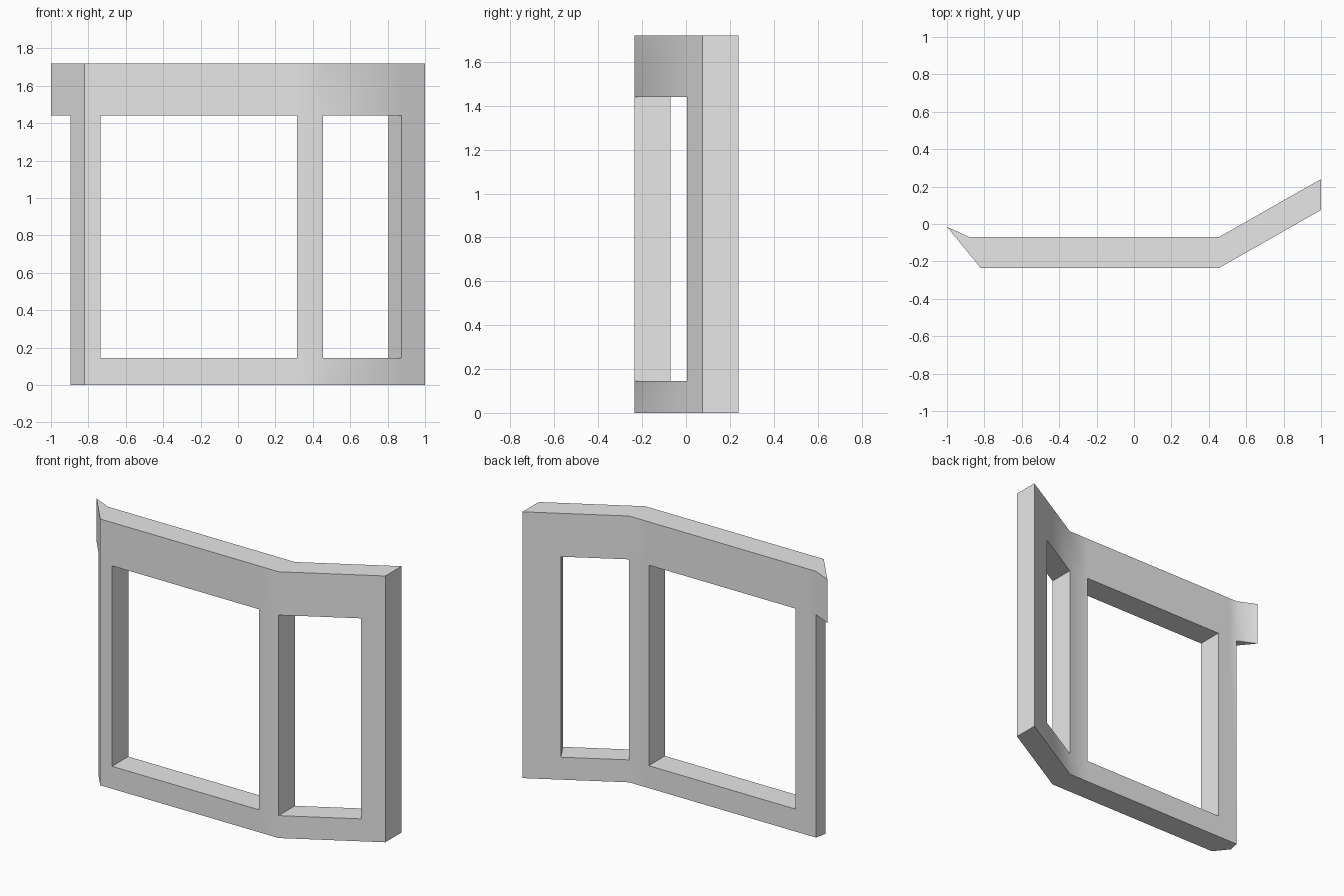
import bpy
import bmesh
from math import radians

cube = bpy.data.objects.get("Cube")
if cube:
    bpy.data.objects.remove(cube)

# Plan stations from the model's right to its left: (front point, back point)
stations = [
    ((-1.0, -0.015), (-1.0, -0.015)),    # tip of the lintel return
    ((-0.895, -0.143), (-0.88, -0.07)),  # outer face of right post
    ((-0.82, -0.235), (-0.82, -0.07)),   # front corner of right post
    ((-0.735, -0.235), (-0.735, -0.07)),
    ((0.315, -0.235), (0.315, -0.07)),
    ((0.455, -0.235), (0.455, -0.07)),   # fold between the two panels
    ((0.875, 0.004), (0.804, 0.129)),
    ((1.0, 0.075), (1.0, 0.24)),
]
levels = [0.0, 0.145, 1.44, 1.72]

# Empty cells (column, row): both openings and the space under the return
openings = {(0, 0), (0, 1), (3, 1), (5, 1)}

bm = bmesh.new()
verts = {}


def vert(station, side, level):
    key = (*stations[station][side], levels[level])
    if key not in verts:
        verts[key] = bm.verts.new(key)
    return verts[key]


def solid(col, row):
    inside = 0 <= col < len(stations) - 1 and 0 <= row < len(levels) - 1
    return inside and (col, row) not in openings


def face(*corners):
    unique = list(dict.fromkeys(vert(*c) for c in corners))
    if len(unique) > 2:
        bm.faces.new(unique)


# Walls, with end and opening faces only where a cell meets empty space
for c in range(len(stations) - 1):
    for r in range(len(levels) - 1):
        if not solid(c, r):
            continue
        for side in (0, 1):
            face((c, side, r), (c + 1, side, r),
                 (c + 1, side, r + 1), (c, side, r + 1))
        for step in (0, 1):
            if not solid(c - 1 + 2 * step, r):
                s = c + step
                face((s, 0, r), (s, 1, r), (s, 1, r + 1), (s, 0, r + 1))
            if not solid(c, r - 1 + 2 * step):
                z = r + step
                face((c, 0, z), (c + 1, 0, z), (c + 1, 1, z), (c, 1, z))

bmesh.ops.recalc_face_normals(bm, faces=bm.faces[:])
mesh = bpy.data.meshes.new("window_frame")
bm.to_mesh(mesh)
bm.free()
frame = bpy.data.objects.new("window_frame", mesh)
bpy.context.collection.objects.link(frame)

# Single grey paint
grey = bpy.data.materials.new("grey_paint")
grey.use_nodes = True
color = (0.8, 0.8, 0.8, 1.0)
grey.diffuse_color = color
grey.node_tree.nodes["Principled BSDF"].inputs["Base Color"].default_value = color
mesh.materials.append(grey)

# Soften the gentle fold, keep the corners sharp
bpy.ops.object.select_all(action="DESELECT")
frame.select_set(True)
bpy.context.view_layer.objects.active = frame
bpy.ops.object.shade_smooth_by_angle(angle=radians(30))
